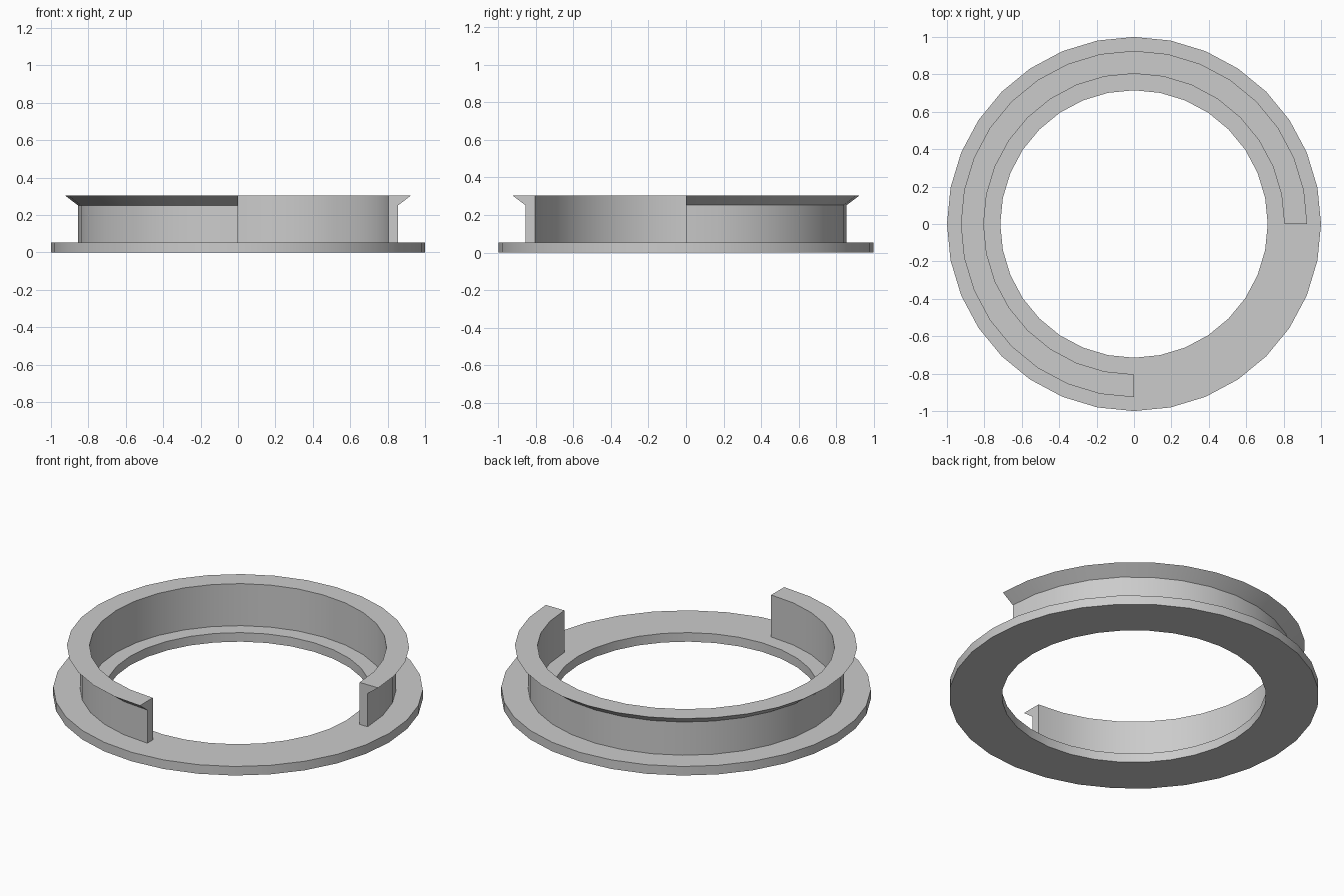
import bpy
import bmesh
import math

cube = bpy.data.objects.get("Cube")
if cube:
    bpy.data.objects.remove(cube, do_unlink=True)

SEGMENTS = 32

grey = bpy.data.materials.new("light_grey")
grey.use_nodes = True
colour = (0.6, 0.6, 0.6, 1)
grey.diffuse_color = colour
grey.node_tree.nodes["Principled BSDF"].inputs["Base Color"].default_value = colour


def revolve(name, profile, turn):
    """Sweep a closed (radius, height) profile around z from +x, counter-clockwise."""
    full = turn == 1
    steps = round(SEGMENTS * turn)
    bm = bmesh.new()
    loops = []
    for i in range(steps if full else steps + 1):
        a = math.tau * turn * i / steps
        loops.append([bm.verts.new((r * math.cos(a), r * math.sin(a), z))
                      for r, z in profile])
    n = len(profile)
    for i in range(steps):
        here, there = loops[i], loops[(i + 1) % len(loops)]
        for j in range(n):
            k = (j + 1) % n
            bm.faces.new((here[j], there[j], there[k], here[k]))
    if not full:
        bm.faces.new(loops[0])
        bm.faces.new(loops[-1][::-1])
    bmesh.ops.recalc_face_normals(bm, faces=bm.faces)
    mesh = bpy.data.meshes.new(name)
    bm.to_mesh(mesh)
    bm.free()
    mesh.materials.append(grey)
    obj = bpy.data.objects.new(name, mesh)
    bpy.context.collection.objects.link(obj)
    bpy.ops.object.select_all(action="DESELECT")
    obj.select_set(True)
    bpy.context.view_layer.objects.active = obj
    bpy.ops.object.shade_smooth_by_angle(angle=math.radians(30))
    return obj


# Flat base ring
revolve("base_ring", [(0.715, 0), (1, 0), (1, 0.054), (0.715, 0.054)], 1)

# Three-quarter wall with a flared clip lip, open at the front left
revolve("clip_wall", [(0.804, 0.054), (0.856, 0.054), (0.856, 0.252),
                      (0.926, 0.305), (0.804, 0.305)], 0.75)
